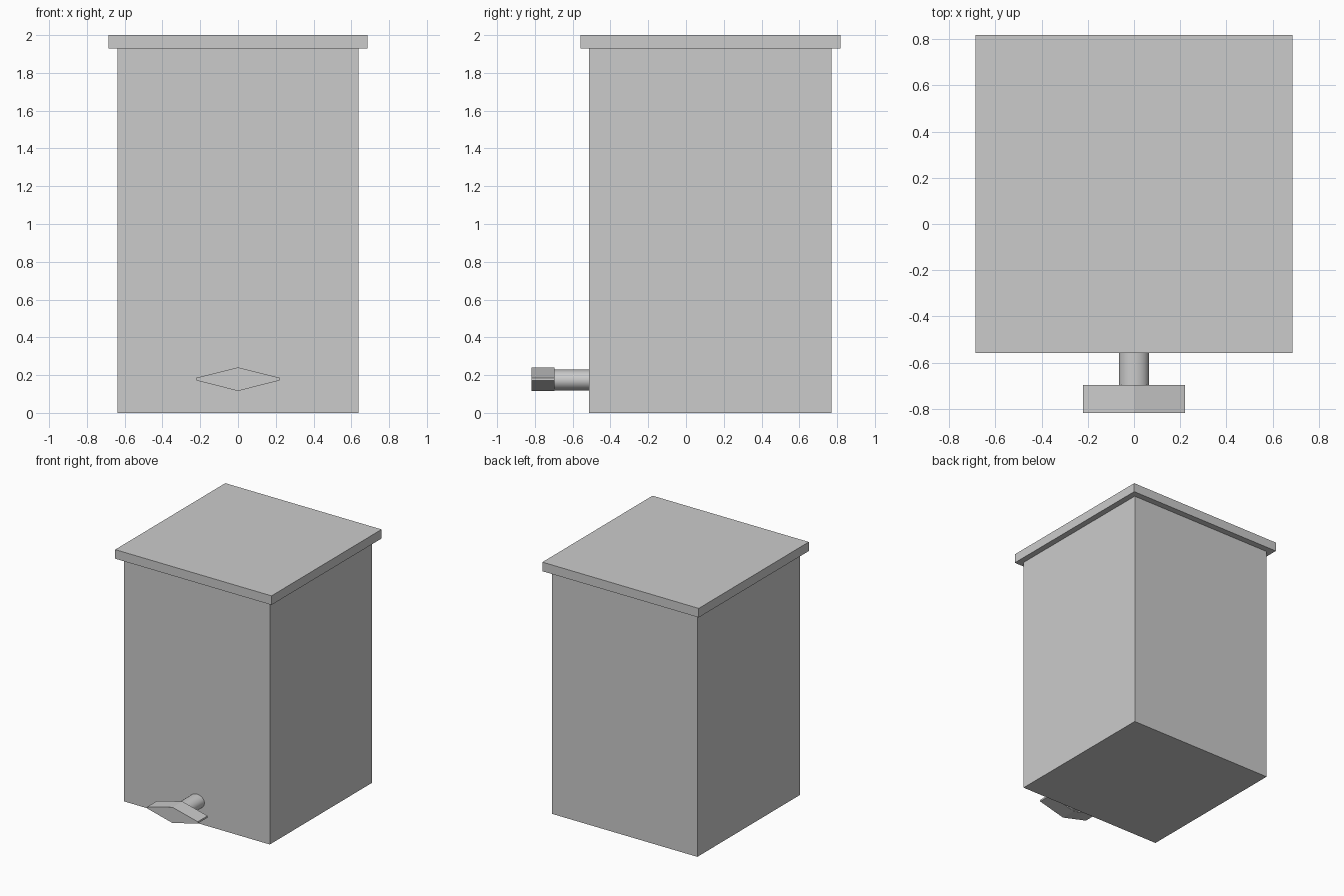
import bpy, bmesh, math

if "Cube" in bpy.data.objects:
    bpy.data.objects.remove(bpy.data.objects["Cube"])


def box(name, x, y0, y1, z0, z1):
    bpy.ops.mesh.primitive_cube_add(size=1, location=(0, (y0 + y1) / 2, (z0 + z1) / 2))
    ob = bpy.context.object
    ob.name = name
    ob.scale = (2 * x, y1 - y0, z1 - z0)
    bpy.ops.object.transform_apply(location=False, rotation=False, scale=True)
    return ob


# Bin body and overhanging lid
box("bin_body", 0.638, -0.513, 0.769, 0.0, 1.928)
box("lid", 0.685, -0.559, 0.819, 1.928, 2.0)

# Pedal rod: slightly flattened cylinder, smooth sides
bpy.ops.mesh.primitive_cylinder_add(vertices=32, radius=1, depth=1,
                                    location=(0, -0.6055, 0.1735),
                                    rotation=(math.pi / 2, 0, 0))
rod = bpy.context.object
rod.name = "pedal_rod"
rod.scale = (0.065, 0.055, 0.185)
bpy.ops.object.transform_apply(location=False, rotation=True, scale=True)
bpy.ops.object.shade_smooth_by_angle(angle=math.radians(40))

# Foot pedal: six-sided diamond profile extruded front to back
profile = [(-0.221, 0.172), (0, 0.116), (0.221, 0.172),
           (0.221, 0.186), (0, 0.241), (-0.221, 0.186)]
bm = bmesh.new()
face = bm.faces.new([bm.verts.new((x, -0.819, z)) for x, z in profile])
ext = bmesh.ops.extrude_face_region(bm, geom=[face])
bmesh.ops.translate(bm, vec=(0, 0.122, 0),
                    verts=[g for g in ext["geom"] if isinstance(g, bmesh.types.BMVert)])
bmesh.ops.recalc_face_normals(bm, faces=bm.faces)
mesh = bpy.data.meshes.new("foot_pedal")
bm.to_mesh(mesh)
bm.free()
bpy.context.collection.objects.link(bpy.data.objects.new("foot_pedal", mesh))
